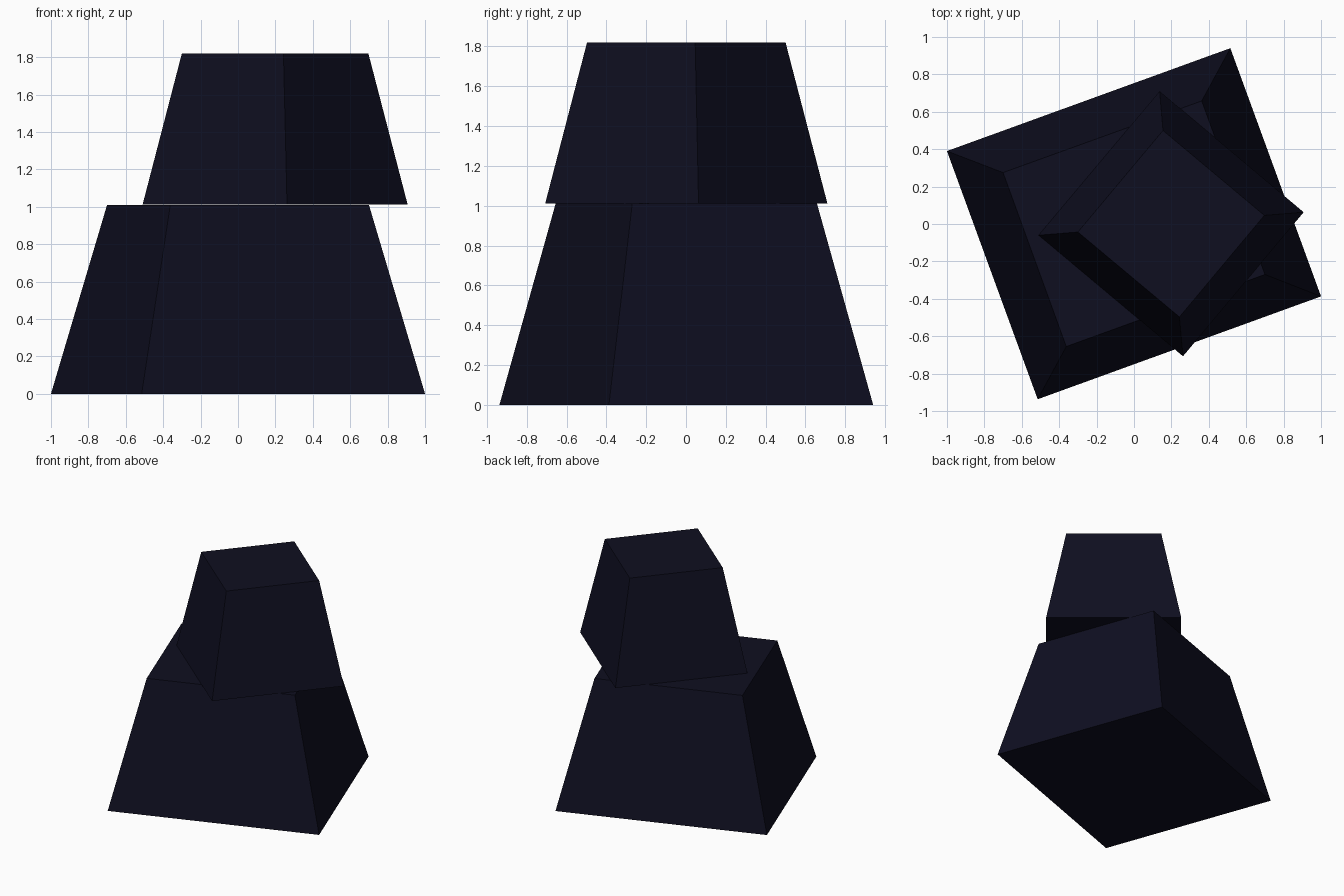
import bpy, bmesh

if "Cube" in bpy.data.objects:
    bpy.data.objects.remove(bpy.data.objects["Cube"])

mat = bpy.data.materials.new("dark navy")
mat.diffuse_color = (0.0045, 0.0045, 0.0145, 1)
mat.use_nodes = True
mat.node_tree.nodes["Principled BSDF"].inputs["Base Color"].default_value = mat.diffuse_color


def block(name, bottom, top, z0, z1):
    """Tapered four-sided block from two counter-clockwise corner rings."""
    bm = bmesh.new()
    lo = [bm.verts.new((x, y, z0)) for x, y in bottom]
    hi = [bm.verts.new((x, y, z1)) for x, y in top]
    bm.faces.new(lo[::-1])
    bm.faces.new(hi)
    for i in range(4):
        j = (i + 1) % 4
        bm.faces.new((lo[i], lo[j], hi[j], hi[i]))
    mesh = bpy.data.meshes.new(name)
    bm.to_mesh(mesh)
    bm.free()
    mesh.materials.append(mat)
    obj = bpy.data.objects.new(name, mesh)
    bpy.context.collection.objects.link(obj)


# Wide lower block, turned about 20 degrees
block("lower_block",
      [(-1.0, 0.39), (-0.515, -0.937), (1.0, -0.387), (0.515, 0.94)],
      [(-0.70, 0.275), (-0.362, -0.655), (0.70, -0.27), (0.362, 0.658)],
      0.0, 1.01)

# Smaller upper block, turned about 40 degrees and offset to +x
block("upper_block",
      [(-0.51, -0.06), (0.262, -0.707), (0.907, 0.063), (0.137, 0.71)],
      [(-0.30, -0.043), (0.243, -0.497), (0.697, 0.046), (0.155, 0.50)],
      1.012, 1.82)
